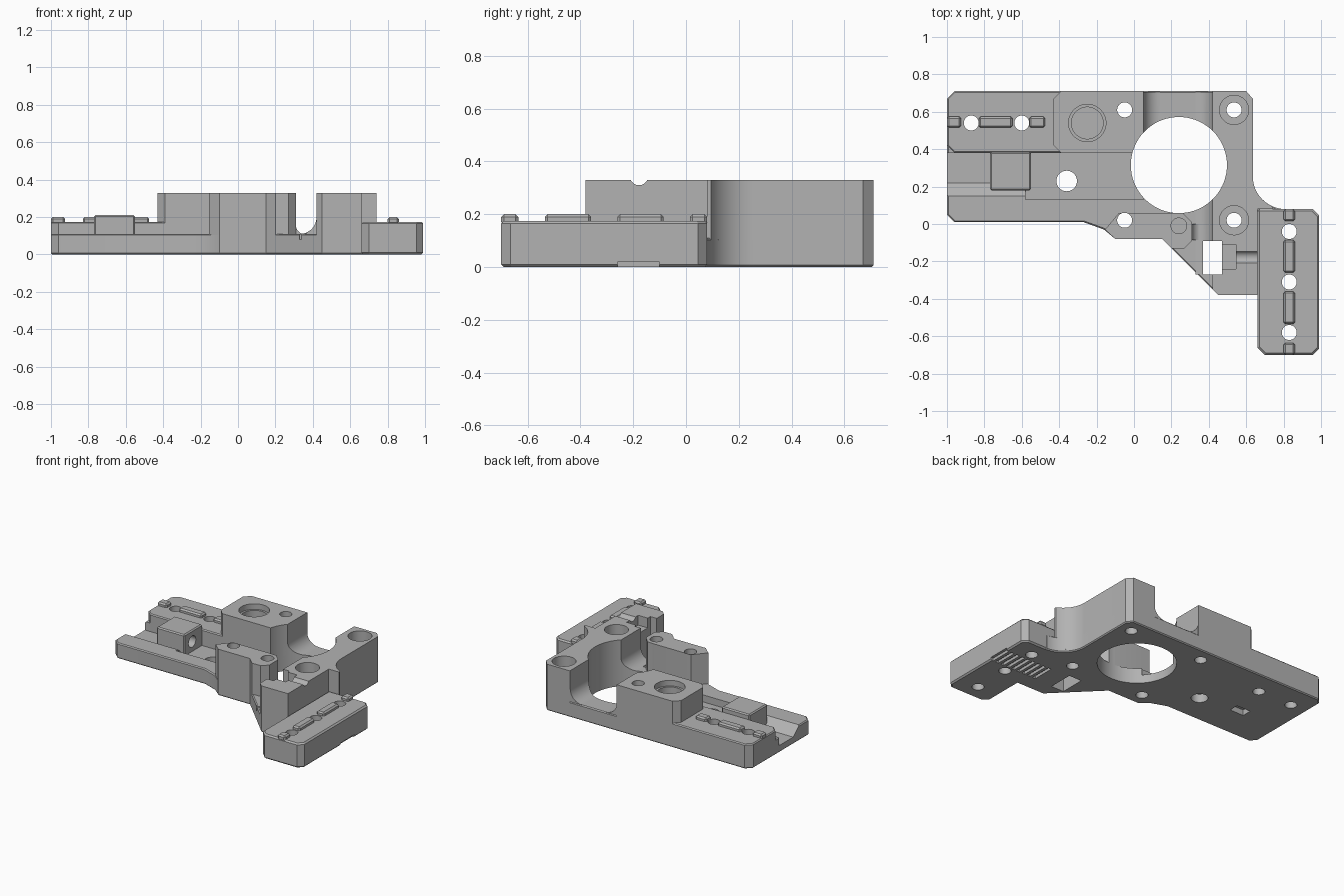
import bpy, bmesh, math

if "Cube" in bpy.data.objects:
    bpy.data.objects.remove(bpy.data.objects["Cube"])

grey = bpy.data.materials.new("plain grey")
grey.use_nodes = True
grey.diffuse_color = (0.45, 0.45, 0.45, 1)
grey.node_tree.nodes["Principled BSDF"].inputs["Base Color"].default_value = grey.diffuse_color

FLOOR, DECK, TOP = 0.11, 0.17, 0.33
bodies, details, cutters = [], [], []


def prism(name, pts, lo, hi, axis="z", group=bodies, bevel=0):
    """Extrude a 2D outline along an axis."""
    place = {"z": lambda a, b, h: (a, b, h),
             "y": lambda a, b, h: (a, h, b),
             "x": lambda a, b, h: (h, a, b)}[axis]
    bm = bmesh.new()
    rings = [[bm.verts.new(place(a, b, h)) for a, b in pts] for h in (lo, hi)]
    n = len(pts)
    bm.faces.new(rings[0])
    bm.faces.new(rings[1])
    for i in range(n):
        j = (i + 1) % n
        bm.faces.new((rings[0][i], rings[0][j], rings[1][j], rings[1][i]))
    bmesh.ops.recalc_face_normals(bm, faces=bm.faces)
    mesh = bpy.data.meshes.new(name)
    bm.to_mesh(mesh)
    bm.free()
    mesh.materials.append(grey)
    ob = bpy.data.objects.new(name, mesh)
    bpy.context.collection.objects.link(ob)
    if bevel:
        mod = ob.modifiers.new("edge", "BEVEL")
        mod.width, mod.segments = bevel, 1
        mod.limit_method, mod.angle_limit = "ANGLE", math.radians(60)
    if group is cutters:
        ob.hide_render = True
    group.append(ob)
    return ob


def rect(a0, a1, b0, b1):
    return [(a0, b0), (a1, b0), (a1, b1), (a0, b1)]


def arc(cx, cy, r, start, end, n=12):
    angles = [math.radians(start + (end - start) * i / n) for i in range(n + 1)]
    return [(cx + r * math.cos(t), cy + r * math.sin(t)) for t in angles]


def hole(x, y, r, lo=-0.1, hi=0.5, axis="z", n=40):
    return prism("hole_cutter", arc(x, y, r, 0, 360, n)[:-1], lo, hi, axis, cutters)


def fillet(name, wall, side, r, y0, y1):
    """Concave strip between a wall and the floor, running along y."""
    curve = arc(wall + side * r, FLOOR + r, r, 180 if side > 0 else 0, 270 if side > 0 else -90)
    prism(name, [(wall - side * 0.02, 0.08), (wall - side * 0.02, FLOOR + r)] + curve
          + [(wall + side * r, 0.08)], y0, y1, "y")


# Base plate with the rounded inner corner
sweep = (0.81, 0.255, 0.175)
base = prism("base_plate", [
    (-1, 0.67), (-0.96, 0.71), (0.60, 0.71), (0.635, 0.67)]
    + arc(*sweep, 180, 270)
    + [(0.81, -0.38), (0.45, -0.38), (0.2, -0.13), (0.15, -0.08), (-0.10, -0.08),
       (-0.16, -0.03), (-0.27, 0.01), (-0.96, 0.01), (-1, 0.05)], 0, FLOOR, bevel=0.007)

# Low rail deck on the back and bar deck on the side
prism("rail_deck", [(-1, 0.67), (-0.96, 0.71), (-0.3, 0.71), (-0.3, 0.38), (-0.96, 0.38),
                    (-1, 0.42)], 0.03, DECK + 0.005, bevel=0.007)
prism("side_bar", [(0.66, 0.08), (0.955, 0.08), (0.99, 0.045), (0.99, -0.665), (0.955, -0.70),
                   (0.70, -0.70), (0.66, -0.66)], 0, DECK + 0.005, bevel=0.01)

# Tall blocks
prism("back_block", [(-0.43, 0.67), (-0.39, 0.71), (0.05, 0.71), (0.05, 0.43), (0, 0.38),
                     (-0.39, 0.38), (-0.43, 0.42)], 0.02, TOP)
prism("side_block", [(0.42, 0.71), (0.60, 0.71), (0.635, 0.67)] + arc(*sweep, 180, 246)
      + [(0.74, 0.08), (0.66, 0.08), (0.66, -0.38), (0.45, -0.38), (0.42, -0.35)], 0.02, TOP)
prism("front_arm", [(-0.155, -0.03), (-0.10, -0.08), (0.15, -0.08), (0.2, -0.13), (0.27, -0.13),
                    (0.31, -0.09), (0.31, 0.01), (0.26, 0.06), (-0.08, 0.06)], 0.02, TOP)

# Curved transitions from the tall blocks to the floor
fillet("back_block_fillet", 0.05, 1, 0.09, 0.45, 0.705)
fillet("side_block_fillet", 0.42, -1, 0.09, -0.27, 0.705)
fillet("arm_fillet", 0.31, 1, 0.045, -0.085, 0.0)

# Clamp block in the channel
prism("clamp_block", rect(-0.77, -0.55, 0.18, 0.385), 0.03, 0.21, bevel=0.008)

# Locating teeth on both decks
for x0, x1 in ((-1, -0.925), (-0.83, -0.65), (-0.56, -0.475)):
    prism("rail_tooth", rect(x0, x1, 0.515, 0.575), DECK - 0.01, 0.2, group=details, bevel=0.01)
for y0, y1 in ((0.015, 0.08), (-0.26, -0.085), (-0.535, -0.36), (-0.70, -0.635)):
    prism("bar_tooth", rect(0.8, 0.86, y0, y1), DECK - 0.01, 0.2, group=details, bevel=0.01)

# Channel and recess, cut from the base plate only
prism("channel_cutter", [(0.14, 0.12), (0.15, FLOOR), (0.22, 0.05), (0.38, 0.05), (0.38, 0.12)],
      -1.05, -0.57, "x", cutters)
prism("recess_cutter", rect(-0.58, 0.05, 0.13, 0.38), 0.06, 0.2, group=cutters)
base_only = list(cutters)

# Large bore and through holes
hole(0.24, 0.315, 0.257, n=72)
for x, y in ((-0.87, 0.54), (-0.6, 0.54), (0.83, -0.04), (0.83, -0.31), (0.83, -0.58),
             (-0.05, 0.61), (-0.05, 0.02), (0.535, 0.61), (0.535, 0.02)):
    hole(x, y, 0.04)
hole(-0.36, 0.23, 0.055)

# Counterbores and blind pockets
for y in (0.61, 0.02):
    hole(0.535, y, 0.078, 0.25)
hole(-0.25, 0.54, 0.1, 0.29)
hole(-0.25, 0.54, 0.085, 0.14)
hole(0.24, -0.01, 0.042, 0.25)
hole(0.27, 0.13, 0.04, -0.6, -0.5, "x")

# Nut window, screw head pocket and screw groove
prism("window_cutter", rect(0.37, 0.47, -0.27, -0.09), -0.1, 0.5, group=cutters)
prism("head_pocket_cutter", rect(0.46, 0.545, -0.24, -0.11), 0.26, 0.5, group=cutters)
hole(-0.178, 0.345, 0.035, 0.5, 0.72, "x")

# Underside slots and pocket
for i in range(9):
    x = 0.615 + i * 0.0445
    prism("slot_cutter", rect(x, x + 0.024, -0.26, -0.10), -0.05, 0.02, group=cutters)
prism("pocket_cutter", rect(-0.72, -0.61, 0.24, 0.31), -0.05, 0.04, group=cutters)

# Cut only where bounds meet
bpy.context.view_layer.update()


def bounds(ob):
    return [(min(c[k] for c in ob.bound_box), max(c[k] for c in ob.bound_box)) for k in range(3)]


for body in bodies:
    for cutter in cutters:
        if cutter in base_only and body is not base:
            continue
        if all(a[0] < b[1] and b[0] < a[1] for a, b in zip(bounds(body), bounds(cutter))):
            mod = body.modifiers.new("cut", "BOOLEAN")
            mod.operation, mod.solver, mod.object = "DIFFERENCE", "EXACT", cutter

# Bake the modifiers, then drop the cutters
bpy.context.view_layer.update()
graph = bpy.context.evaluated_depsgraph_get()
baked = [(ob, bpy.data.meshes.new_from_object(ob.evaluated_get(graph))) for ob in bodies + details]
for ob, mesh in baked:
    ob.modifiers.clear()
    ob.data = mesh
for cutter in cutters:
    bpy.data.objects.remove(cutter)

# Smooth the curved walls, keep the edges sharp
bpy.ops.object.select_all(action="DESELECT")
for ob in bodies + details:
    ob.select_set(True)
bpy.context.view_layer.objects.active = base
bpy.ops.object.shade_smooth_by_angle(angle=math.radians(30))
